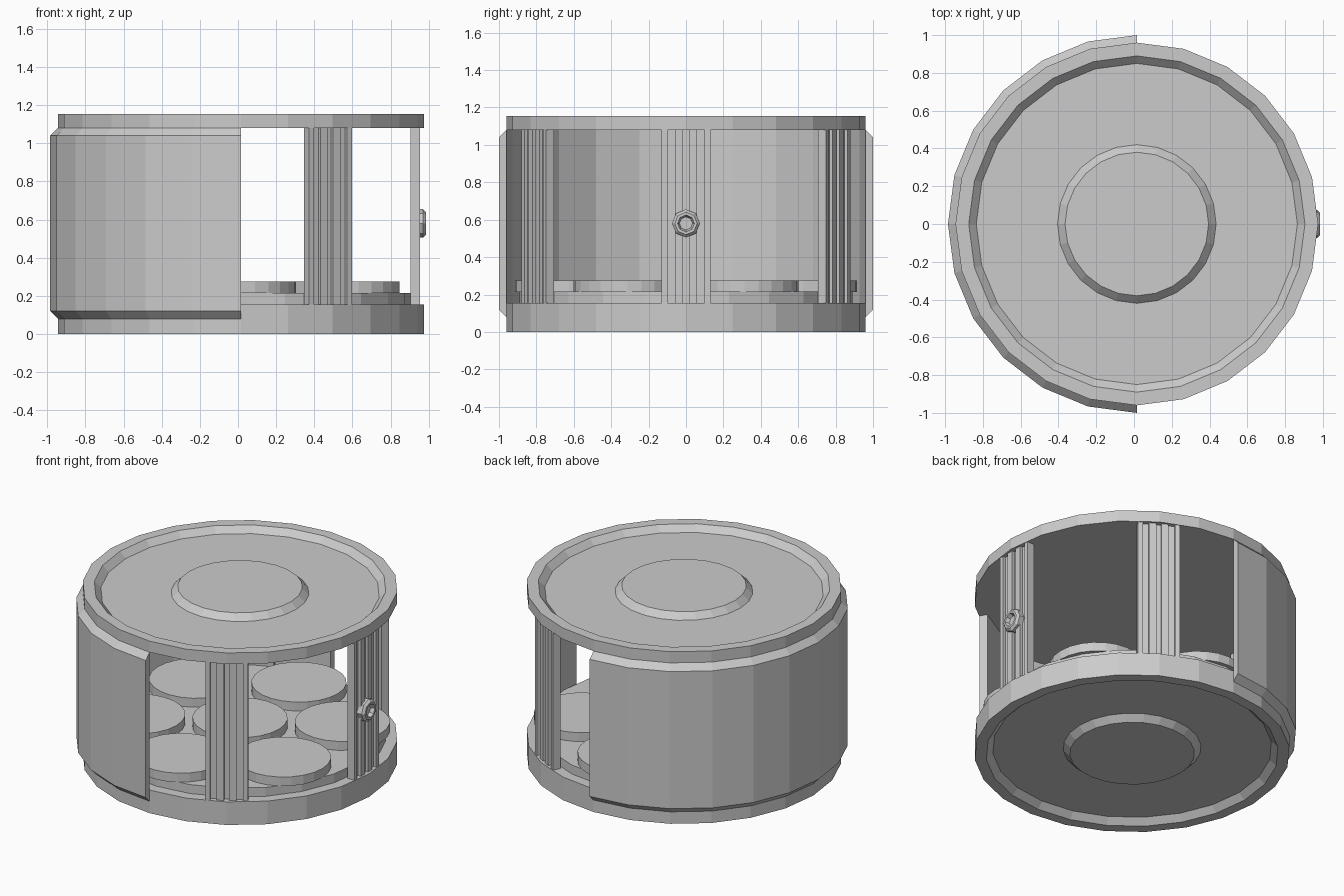
import bpy, math

if "Cube" in bpy.data.objects:
    bpy.data.objects.remove(bpy.data.objects["Cube"])

CX = 0.015   # axis of the drum
N = 24
grey = bpy.data.materials.new("light grey")
grey.diffuse_color = (0.6, 0.6, 0.6, 1)
grey.use_nodes = True
grey.node_tree.nodes["Principled BSDF"].inputs["Base Color"].default_value = grey.diffuse_color


def make(name, verts, faces, loc=(CX, 0, 0), rot=(0, 0, 0)):
    me = bpy.data.meshes.new(name)
    me.from_pydata(verts, [], faces)
    me.materials.append(grey)
    ob = bpy.data.objects.new(name, me)
    ob.location, ob.rotation_euler = loc, rot
    bpy.context.collection.objects.link(ob)
    return ob


def lathe(name, prof, n=N, **kw):
    """Revolve an (r, z) profile from top centre out and down; flat caps."""
    v = [(r * math.cos(2 * math.pi * i / n), r * math.sin(2 * math.pi * i / n), z)
         for r, z in prof for i in range(n)]
    f = [(k * n + i, (k + 1) * n + i, (k + 1) * n + (i + 1) % n, k * n + (i + 1) % n)
         for k in range(len(prof) - 1) for i in range(n)]
    f.append(tuple(range(n)))
    f.append(tuple(reversed(range((len(prof) - 1) * n, len(prof) * n))))
    return make(name, v, f, **kw)


# lid and base: recessed rim with a raised round boss
def dish(z, s):
    return [(0.38, z), (0.42, z - 0.04 * s), (0.85, z - 0.04 * s), (0.89, z), (0.96, z)]


lathe("lid", dish(1.155, 1) + [(0.96, 1.08)])
lathe("base", [(0.96, 0.155)] + dish(0, -1)[::-1])

# inner floor and seven round pads
lathe("floor_plate", [(0.89, 0.215), (0.89, 0.15)])
spots = [(0, 0)] + [(0.625 * math.cos(math.radians(a)), 0.625 * math.sin(math.radians(a)))
                    for a in range(30, 390, 60)]
for i, (x, y) in enumerate(spots):
    lathe(f"round_pad_{i}", [(0.29, 0.275), (0.29, 0.214)], loc=(CX + x, y, 0))

# six grooved columns
R0, RG, R1 = 0.89, 0.92, 0.94
half = [(RG, 0.015), (R1, 0.015), (R1, 0.06), (RG, 0.06), (RG, 0.10), (R1, 0.10), (R1, 0.13), (R0, 0.13)]
outline = half + [(r, -t) for r, t in reversed(half)]
m = len(outline)
for k in range(6):
    v = [(r, t, z) for z in (0.155, 1.08) for r, t in outline]
    f = [(i, (i + 1) % m, m + (i + 1) % m, m + i) for i in range(m)]
    f += [tuple(reversed(range(m))), tuple(range(m, 2 * m))]
    make(f"column_{k}", v, f, rot=(0, 0, math.radians(60 * k)))

# half-round outer shell on the left side
prof = [(0.96, 1.08), (1, 1.04), (1, 0.12), (0.96, 0.08)]
v, f = [], []
for i in range(13):
    a = math.radians(90 + 15 * i)
    v += [(r * math.cos(a), r * math.sin(a), z) for r, z in prof]
for i in range(12):
    for j in range(4):
        a, b = i * 4 + j, i * 4 + (j + 1) % 4
        f.append((a, b, b + 4, a + 4))
f += [(3, 2, 1, 0), (48, 49, 50, 51)]
make("shell", v, f)

# ring nut on the right-hand column
lathe("ring_nut", [(0.035, 0.945), (0.045, 0.97), (0.06, 0.97), (0.075, 0.955), (0.075, 0.92)], n=8,
      loc=(CX, 0, 0.58), rot=(0, math.pi / 2, 0))
